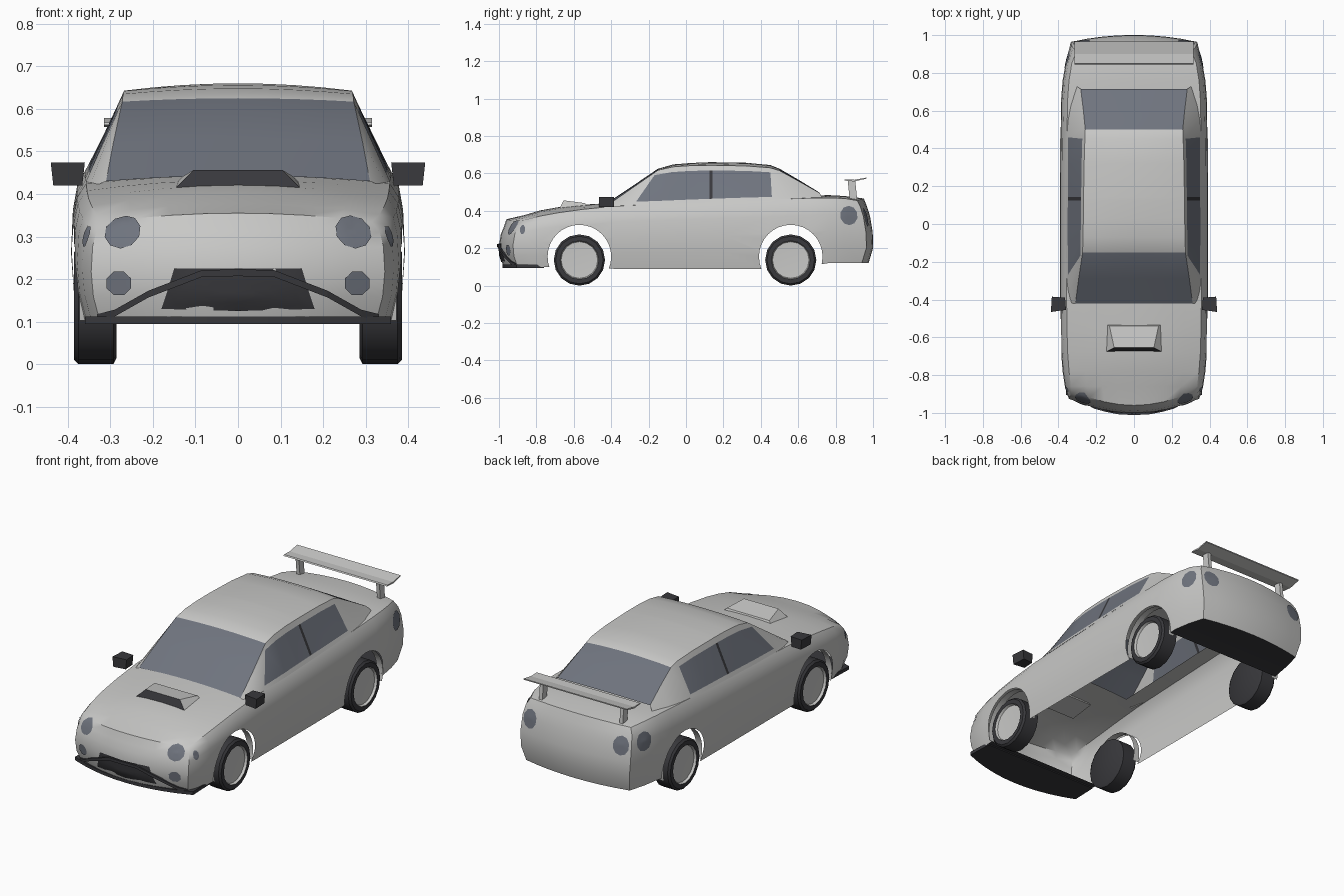
import bpy, bmesh, math
from mathutils import Vector
from mathutils.bvhtree import BVHTree

if "Cube" in bpy.data.objects:
    bpy.data.objects.remove(bpy.data.objects["Cube"])


def material(name, rgb):
    m = bpy.data.materials.new(name)
    m.diffuse_color = (*rgb, 1)
    m.use_nodes = True
    m.node_tree.nodes["Principled BSDF"].inputs["Base Color"].default_value = m.diffuse_color
    return m


PAINT = material("silver paint", (0.58, 0.58, 0.57))
GLASS = material("tinted glass", (0.16, 0.175, 0.21))
TRIM = material("dark trim", (0.04, 0.04, 0.045))


def make(name, verts, faces, mats, index=None, smooth=True, recalc=True):
    me = bpy.data.meshes.new(name)
    me.from_pydata([tuple(v) for v in verts], [], faces)
    for m in mats:
        me.materials.append(m)
    for i, p in enumerate(me.polygons):
        p.material_index = index[i] if index else 0
    if recalc:
        bm = bmesh.new()
        bm.from_mesh(me)
        bmesh.ops.recalc_face_normals(bm, faces=bm.faces)
        bm.to_mesh(me)
        bm.free()
    ob = bpy.data.objects.new(name, me)
    bpy.context.collection.objects.link(ob)
    if smooth:
        shade(ob)
    return ob


def shade(ob):
    bpy.ops.object.select_all(action='DESELECT')
    ob.select_set(True)
    bpy.context.view_layer.objects.active = ob
    bpy.ops.object.shade_smooth_by_angle(angle=math.radians(32))


def prism(name, lower, upper, mat, front_mat=None):
    """Solid between two outlines; the first side face may differ in colour."""
    n = len(lower)
    faces = [(i, (i + 1) % n, n + (i + 1) % n, n + i) for i in range(n)]
    faces += [tuple(range(n))[::-1], tuple(range(n, 2 * n))]
    index = [1 if front_mat and i == 0 else 0 for i in range(n + 2)]
    return make(name, lower + upper, faces, [mat, front_mat or mat], index, smooth=False)


# Lower body: stations (y, half width, bottom z, shoulder z, centre z)
STATIONS = [(-.905, .345, .10, .335, .355), (-.86, .366, .10, .352, .378),
            (-.78, .378, .10, .372, .402), (-.68, .386, .10, .39, .42),
            (-.55, .39, .095, .408, .433), (-.38, .392, .09, .425, .443),
            (-.1, .392, .09, .437, .45), (.2, .392, .09, .45, .46),
            (.45, .391, .09, .46, .468), (.66, .386, .105, .468, .48),
            (.76, .378, .12, .469, .484), (.85, .362, .12, .466, .479), (.92, .335, .12, .455, .466)]
SIDE = [(.94, 0), (.985, .25), (1, .5), (.99, .75), (.965, .9)]
NOSE = [-.90, -.92, -.925, -.915, -.90, -.885]
TAIL = [.94, .965, .962, .948, .932, .915]
K = 8
S = len(SIDE)
verts, faces = [], []
N = 2 * S + K + 1
for j, (y, w, zb, zs, zc) in enumerate(STATIONS):
    ends = NOSE if j == 0 else TAIL if j == len(STATIONS) - 1 else [y] * (S + 1)
    bulge = -.075 if j == 0 else .036 if j == len(STATIONS) - 1 else 0
    side = [(w * f, ends[i], zb + (zs - zb) * h) for i, (f, h) in enumerate(SIDE)]
    deck = []
    for k in range(K + 1):
        u = 2 * k / K - 1
        deck.append((w * .91 * u, ends[S] + bulge * (1 - u * u), zs + (zc - zs) * (1 - u * u)))
    verts += [(-a, b, c) for a, b, c in side] + deck + side[::-1]
for j in range(len(STATIONS) - 1):
    for i in range(N):
        a, b = j * N + i, j * N + (i + 1) % N
        faces.append((a, b, b + N, a + N))
# Curved nose and tail panels
for base, bulge in ((0, -.075), ((len(STATIONS) - 1) * N, .036)):
    rows = []
    for i in range(S):
        a, b = base + i, base + N - 1 - i
        x, y, z = verts[b]
        row = [a]
        for k in range(1, K):
            u = 2 * k / K - 1
            row.append(len(verts))
            verts.append((x * u, y + bulge * (1 - u * u), z))
        rows.append(row + [b])
    rows.append([base + S + k for k in range(K + 1)])
    for r, q in zip(rows, rows[1:]):
        faces += [(r[k], r[k + 1], q[k + 1], q[k]) for k in range(K)]
    faces.append(tuple(rows[0]))
body = make("body_shell", verts, faces, [PAINT, TRIM], smooth=False)

# Wheel arches cut right through the shell
ARCHES, AZ, AR = (-.57, .56), .155, .17
for y in ARCHES:
    bpy.ops.mesh.primitive_cylinder_add(vertices=32, radius=AR, depth=2, location=(0, y, AZ),
                                        rotation=(0, math.pi / 2, 0))
    cutter = bpy.context.object
    cutter.hide_render = True
    mod = body.modifiers.new("arch", 'BOOLEAN')
    mod.object, mod.operation, mod.solver = cutter, 'DIFFERENCE', 'EXACT'
    bpy.context.view_layer.objects.active = body
    bpy.ops.object.modifier_apply(modifier="arch")
    bpy.data.objects.remove(cutter)

# Open the shell: arch tunnels, middle floor and deck below the cabin
bm = bmesh.new()
bm.from_mesh(body.data)
drop = []
for f in bm.faces:
    c = f.calc_center_median()
    tunnel = abs(f.normal.x) < .3 and any(
        all(abs(math.hypot(v.co.y - y, v.co.z - AZ) - AR) < .004 for v in f.verts) for y in ARCHES)
    floor = f.normal.z < -.7 and c.z < .125
    cabin = f.normal.z > .8 and abs(c.x) < .3 and -.37 < c.y < .65
    if tunnel or cabin or (floor and -.7 < c.y < .7):
        drop.append(f)
    elif floor:
        f.material_index = 1
bmesh.ops.delete(bm, geom=drop, context='FACES')
bm.to_mesh(body.data)
tree = BVHTree.FromBMesh(bm)
bm.free()
shade(body)

# Cabin: (edge y, half width, edge z, centre z, belt y, belt x, belt z)
CABIN = [(-.42, .31, .43, .443, -.42, .335, .42), (-.29, .293, .52, .53, -.36, .348, .425),
         (-.15, .272, .617, .625, -.28, .357, .43), (-.07, .27, .635, .648, -.1, .36, .435),
         (.03, .268, .642, .656, .02, .36, .44), (.125, .267, .643, .66, .125, .36, .444),
         (.142, .267, .643, .66, .142, .36, .445), (.32, .264, .64, .657, .32, .36, .452),
         (.45, .26, .63, .645, .46, .358, .457), (.5, .258, .615, .625, .55, .35, .462),
         (.6, .268, .56, .567, .63, .335, .466), (.715, .282, .495, .497, .73, .305, .468)]
T = [0, .1, .86]
verts, faces, index = [], [], []
N = 2 * len(T) + K + 1
for y, w, ze, zc, by, bx, bz in CABIN:
    belt, edge = Vector((bx, by, bz)), Vector((w, y, ze))
    side = [belt.lerp(edge, t) for t in T]
    us = [2 * k / K - 1 for k in range(K + 1)]
    verts += [(-p.x, p.y, p.z) for p in side]
    verts += [(w * u, y, ze + (zc - ze) * (1 - u * u)) for u in us]
    verts += [tuple(p) for p in side[::-1]]
last = len(CABIN) - 2
for j in range(len(CABIN) - 1):
    for i in range(N - 1):
        a = j * N + i
        faces.append((a, a + 1, a + 1 + N, a + N))
        roof = len(T) <= i < len(T) + K
        window = i in (1, N - 3) and 2 <= j <= 7
        index.append(2 if window and j == 5 else
                     1 if window or (roof and (j < 2 or j > last - 2)) else 0)
make("cabin", verts, faces, [PAINT, GLASS, TRIM], index)


# Thin plates laid on the body
def lay(p, d, lift):
    hit = tree.ray_cast(p - d * .5, d)[0]
    return (hit if hit else p) - d * lift


def patch(name, pts, d, mat, lift=.004):
    """Plate from an outline fanned out in rings, pressed onto the body along d."""
    pts, d = [Vector(p) for p in pts], Vector(d).normalized()
    c, n, rings = sum(pts, Vector()) / len(pts), len(pts), 5
    vs = [lay(c, d, lift)]
    for r in range(1, rings + 1):
        vs += [lay(c.lerp(p, r / rings), d, lift) for p in pts]
    fs = [(0, 1 + i, 1 + (i + 1) % n) for i in range(n)]
    for r in range(rings - 1):
        o = 1 + r * n
        fs += [(o + i, o + n + i, o + n + (i + 1) % n, o + (i + 1) % n) for i in range(n)]
    make(name, vs, fs, [mat])


def disc(name, c, d, rx, rz, n=10):
    d = Vector(d).normalized()
    right = d.cross(Vector((0, 0, 1))).normalized()
    up = right.cross(d)
    pts = [Vector(c) + right * rx * math.cos(t) + up * rz * math.sin(t)
           for t in (2 * math.pi * (i + .5) / n for i in range(n))]
    patch(name, pts, d, GLASS)


for s, tag in ((-1, "left"), (1, "right")):
    disc("headlight_" + tag, (.272 * s, -.93, .312), (-.25 * s, 1, -.15), .045, .042)
    disc("corner_light_" + tag, (.36 * s, -.875, .30), (-s, .25, 0), .016, .025, 8)
    disc("fog_light_" + tag, (.28 * s, -.95, .19), (0, 1, 0), .031, .03, 8)
    disc("tail_light_side_" + tag, (.35 * s, .87, .375), (-s, -.25, 0), .048, .052)
    disc("tail_light_rear_" + tag, (.275 * s, .94, .365), (-.1 * s, -1, 0), .045, .05)

    # Mirrors
    box = [(.36, -.455), (.44, -.465), (.435, -.385), (.365, -.39)]
    prism("mirror_" + tag, [(s * (x * .85 + .06), y, .42) for x, y in box],
          [(s * x, y, .474) for x, y in box], TRIM)
    # Wing struts
    leg = [(.235, .875), (.255, .875), (.255, .915), (.235, .915)]
    prism("wing_strut_" + tag, [(s * x, y, .46) for x, y in leg],
          [(s * x, y - .01, .56) for x, y in leg], PAINT)

    # Wheels and arch lips
    for y, end in zip(ARCHES, ("front", "rear")):
        prof = [(.285, 0), (.285, .122), (.293, .137), (.375, .137), (.385, .127), (.385, .103),
                (.372, .098), (.368, 0)]
        n, vs, fs, ix = 16, [], [], []
        for x, r in prof:
            vs += [(s * x, y + r * math.sin(2 * math.pi * i / n), .137 - r * math.cos(2 * math.pi * i / n))
                   for i in range(n)]
        for q in range(len(prof) - 1):
            for i in range(n):
                a, b = q * n + i, q * n + (i + 1) % n
                fs.append((a, b, b + n, a + n))
                ix.append(1 if q >= 5 else 0)
        wheel = make(f"wheel_{end}_{tag}", vs, fs, [TRIM, PAINT], ix, smooth=False, recalc=False)
        bm = bmesh.new()
        bm.from_mesh(wheel.data)
        bmesh.ops.remove_doubles(bm, verts=bm.verts, dist=1e-5)
        bmesh.ops.recalc_face_normals(bm, faces=bm.faces)
        bm.to_mesh(wheel.data)
        bm.free()
        shade(wheel)
        vs = []
        for i in range(19):
            t = math.radians(-18 + 216 * i / 18)
            vs += [(s * x, y + AR * math.cos(t), AZ + AR * math.sin(t)) for x in (.335, .372)]
        make(f"arch_lip_{end}_{tag}", vs, [(2 * i, 2 * i + 1, 2 * i + 3, 2 * i + 2) for i in range(18)], [PAINT])

# Grille, bumper bar and chin lip
patch("grille", [(-.15, -.97, .225), (0, -.97, .225), (.15, -.97, .225), (.165, -.97, .175),
                 (.18, -.97, .13), (0, -.97, .125), (-.18, -.97, .13), (-.165, -.97, .175)], (0, 1, 0), TRIM)
path = [(-.33, .11), (-.29, .12), (-.21, .165), (-.15, .188), (-.085, .213)]
path += [(0, .215)] + [(-x, z) for x, z in path[::-1]]
verts = []
for x, z in path:
    p = lay(Vector((x, -.95, z)), Vector((0, 1, 0)), 0)
    verts += [p + Vector((0, dy, dz)) for dy, dz in ((.01, -.008), (-.012, -.008), (-.012, .008), (.01, .008))]
make("bumper_bar", verts, [(4 * j + i, 4 * j + (i + 1) % 4, 4 * j + 4 + (i + 1) % 4, 4 * j + 4 + i)
                           for j in range(len(path) - 1) for i in range(4)], [TRIM], smooth=False)
chin = [(.36 * u, -.905 - .075 * (1 - u * u)) for u in (i / 5 - 1 for i in range(11))]
chin += [(.355, -.76), (-.355, -.76)]
prism("chin_lip", [(x, y, .094) for x, y in chin], [(x, y, .112) for x, y in chin], TRIM)

# Hood scoop with dark mouth
prism("hood_scoop", [(-.155, -.68, .405), (.155, -.68, .405), (.15, -.53, .42), (-.15, -.53, .42)],
      [(-.105, -.655, .456), (.105, -.655, .456), (.13, -.54, .441), (-.13, -.54, .441)], PAINT, TRIM)

# Rear wing
wing = [(.845, .562), (.9, .557), (.965, .572), (.965, .578), (.9, .566), (.85, .568)]
prism("rear_wing", [(-.315, y, z) for y, z in wing], [(.315, y, z) for y, z in wing], PAINT)
